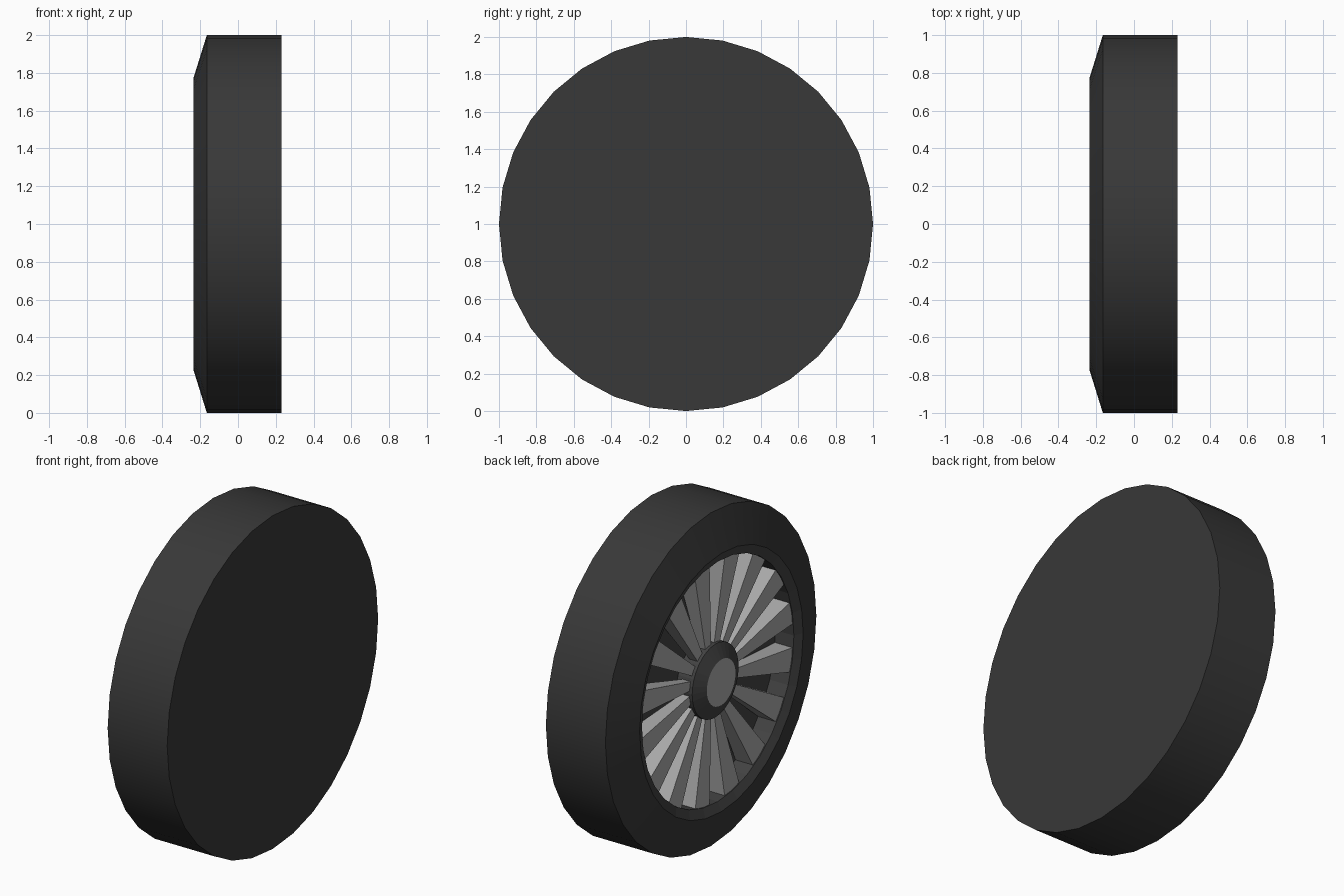
import bpy, math

if "Cube" in bpy.data.objects:
    bpy.data.objects.remove(bpy.data.objects["Cube"])

SIDES = 32
SPOKES = 16


def material(name, value):
    m = bpy.data.materials.new(name)
    m.diffuse_color = (value, value, value, 1)
    m.use_nodes = True
    m.node_tree.nodes["Principled BSDF"].inputs["Base Color"].default_value = m.diffuse_color
    return m


RUBBER = material("rubber", 0.04)
RIM = material("dark_rim", 0.055)
METAL = material("metal", 0.4)


def build(name, verts, faces, mat, smooth=False):
    mesh = bpy.data.meshes.new(name)
    mesh.from_pydata(verts, [], faces)
    mesh.materials.append(mat)
    ob = bpy.data.objects.new(name, mesh)
    bpy.context.collection.objects.link(ob)
    bpy.ops.object.select_all(action='DESELECT')
    ob.select_set(True)
    bpy.context.view_layer.objects.active = ob
    bpy.ops.object.mode_set(mode='EDIT')
    bpy.ops.mesh.select_all(action='SELECT')
    bpy.ops.mesh.normals_make_consistent(inside=False)
    bpy.ops.object.mode_set(mode='OBJECT')
    if smooth:
        bpy.ops.object.shade_smooth_by_angle(angle=math.radians(14))
    return ob


def lathe(name, profile, mat, smooth=False, cap_start=True, cap_end=True):
    """Turn (x, radius) points around the wheel's x axle."""
    verts, faces = [], []
    for x, r in profile:
        for i in range(SIDES):
            a = math.tau * i / SIDES
            verts.append((x, r * math.cos(a), 1 + r * math.sin(a)))
    for k in range(len(profile) - 1):
        for i in range(SIDES):
            j = (i + 1) % SIDES
            b, t = k * SIDES, (k + 1) * SIDES
            faces.append((b + i, b + j, t + j, t + i))
    if cap_start:
        faces.append(tuple(range(SIDES)))
    if cap_end:
        n = (len(profile) - 1) * SIDES
        faces.append(tuple(range(n, n + SIDES)))
    return build(name, verts, faces, mat, smooth)


# Tyre: closed back, tread, bevelled shoulder
lathe("tyre", [(0.23, 1.0), (-0.165, 1.0), (-0.235, 0.775)], RUBBER,
      smooth=True, cap_end=False)

# Rim lip, inner wall and dish floor
lathe("rim", [(-0.235, 0.775), (-0.212, 0.72), (-0.09, 0.72)], RIM,
      cap_start=False)

# Hub cone and its cap
lathe("hub", [(-0.09, 0.22), (-0.195, 0.22), (-0.234, 0.137)], RIM,
      cap_start=False, cap_end=False)
lathe("hub_cap", [(-0.20, 0.137), (-0.234, 0.137)], METAL, cap_start=False)

# Spokes: wedges growing wider and deeper towards the rim
verts, faces = [], []
for s in range(SPOKES):
    a = math.tau * (s + 0.5) / SPOKES
    c, d = math.cos(a), math.sin(a)
    n = len(verts)
    for r, w, front, back in ((0.19, 0.025, -0.175, -0.125),
                              (0.718, 0.07, -0.207, -0.092)):
        for x, t in ((front, -w), (front, w), (back, w), (back, -w)):
            verts.append((x, r * c - t * d, 1 + r * d + t * c))
    faces += [(n, n + 1, n + 2, n + 3), (n + 4, n + 5, n + 6, n + 7)]
    for i in range(4):
        j = (i + 1) % 4
        faces.append((n + i, n + j, n + 4 + j, n + 4 + i))
build("spokes", verts, faces, METAL)
